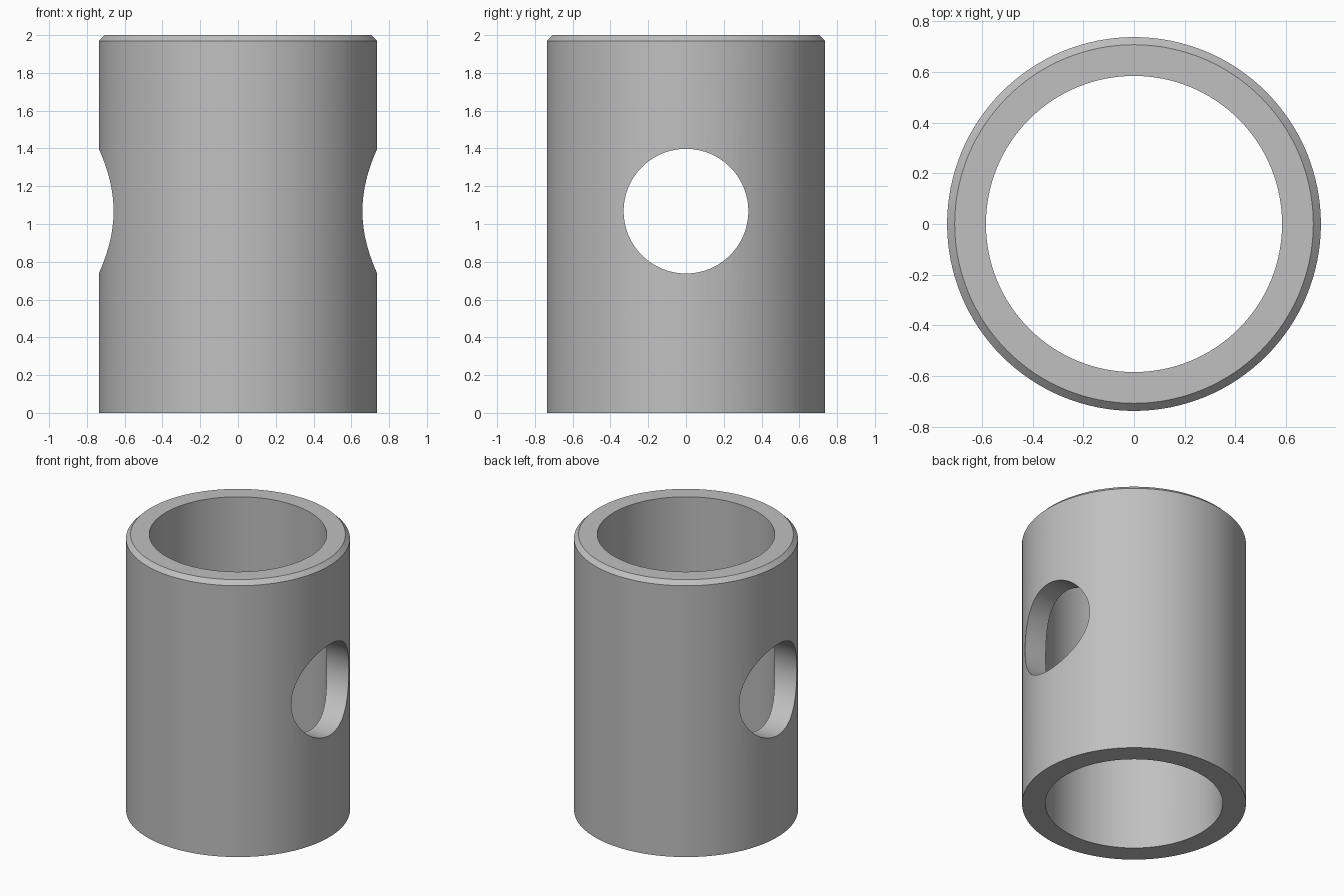
import bpy
import bmesh
import math
from mathutils import Matrix

cube = bpy.data.objects.get("Cube")
if cube:
    bpy.data.objects.remove(cube, do_unlink=True)

OUTER, INNER, HEIGHT, CHAMFER = 0.737, 0.584, 2.0, 0.03
HOLE_RADIUS, HOLE_Z = 0.33, 1.068
SEGMENTS = 128

grey = bpy.data.materials.new("plain_grey")
grey.use_nodes = True
colour = (0.53, 0.53, 0.53, 1)
grey.diffuse_color = colour
grey.node_tree.nodes["Principled BSDF"].inputs["Base Color"].default_value = colour


def add_object(name, bm):
    bmesh.ops.recalc_face_normals(bm, faces=bm.faces)
    mesh = bpy.data.meshes.new(name)
    bm.to_mesh(mesh)
    bm.free()
    mesh.materials.append(grey)
    obj = bpy.data.objects.new(name, mesh)
    bpy.context.collection.objects.link(obj)
    return obj


# Sleeve: wall section with a chamfered outer top edge, spun around z
profile = [(INNER, 0), (OUTER, 0), (OUTER, HEIGHT - CHAMFER),
           (OUTER - CHAMFER, HEIGHT), (INNER, HEIGHT)]
bm = bmesh.new()
verts = [bm.verts.new((r, 0, z)) for r, z in profile]
edges = [bm.edges.new((v, verts[i - 1])) for i, v in enumerate(verts)]
bmesh.ops.spin(bm, geom=verts + edges, cent=(0, 0, 0), axis=(0, 0, 1),
               angle=math.tau, steps=SEGMENTS, use_merge=True)
bmesh.ops.remove_doubles(bm, verts=bm.verts, dist=0.0001)
sleeve = add_object("sleeve", bm)

# Cross hole: cutter running through both side walls along x
bm = bmesh.new()
bmesh.ops.create_cone(bm, cap_ends=True, segments=SEGMENTS,
                      radius1=HOLE_RADIUS, radius2=HOLE_RADIUS, depth=HEIGHT,
                      matrix=Matrix.Translation((0, 0, HOLE_Z))
                      @ Matrix.Rotation(math.pi / 2, 4, "Y"))
cutter = add_object("cross_hole_cutter", bm)
cutter.hide_render = True
cutter.hide_viewport = True

cut = sleeve.modifiers.new("cross_hole", "BOOLEAN")
cut.operation = "DIFFERENCE"
cut.solver = "EXACT"
cut.object = cutter

# Apply the cut, then smooth the round walls and keep the rims sharp
bpy.ops.object.select_all(action="DESELECT")
bpy.context.view_layer.objects.active = sleeve
sleeve.select_set(True)
bpy.ops.object.modifier_apply(modifier=cut.name)
bpy.data.objects.remove(cutter, do_unlink=True)
bpy.ops.object.shade_smooth_by_angle(angle=math.radians(30))
